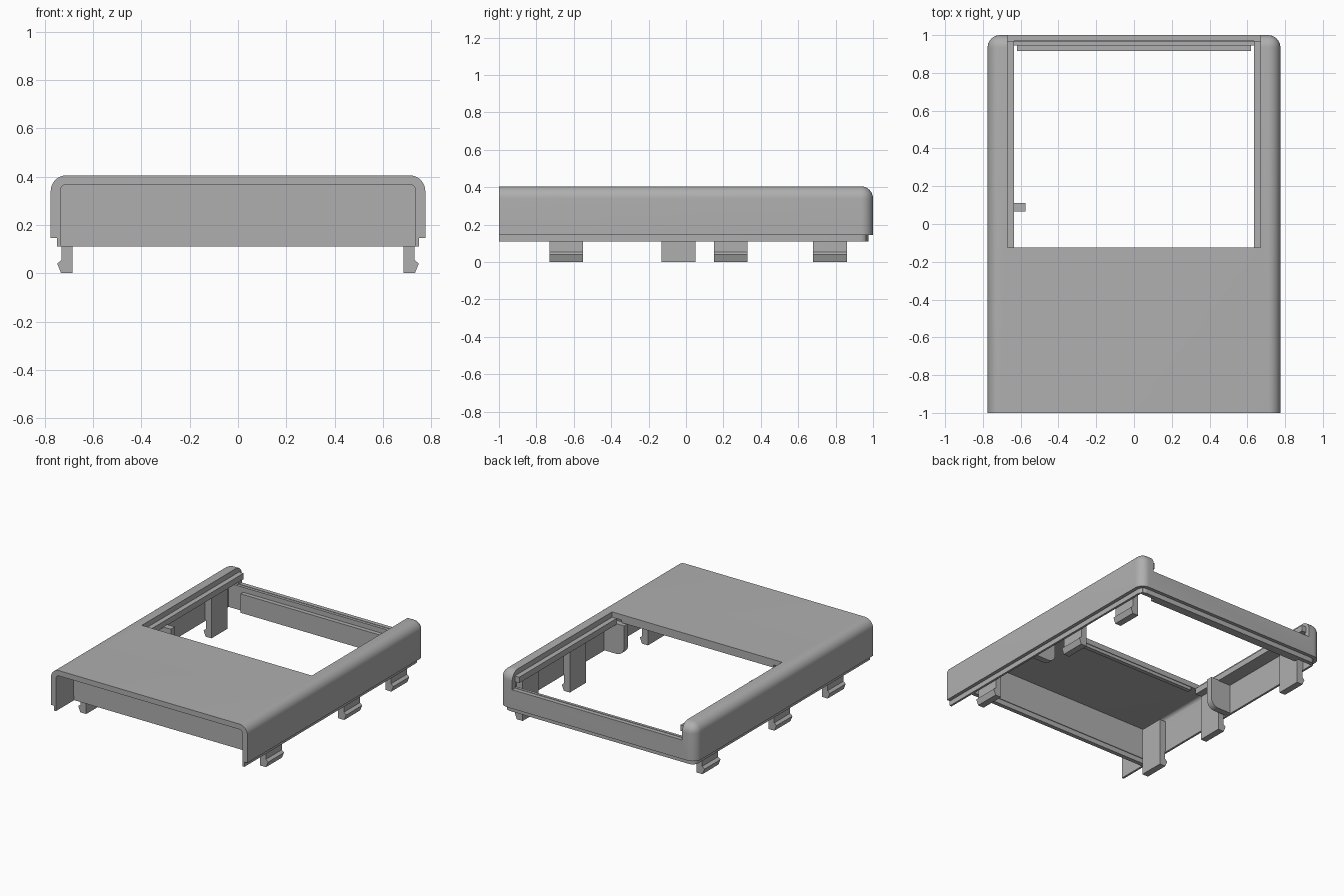
import bpy, bmesh, math

cube = bpy.data.objects.get("Cube")
if cube:
    bpy.data.objects.remove(cube, do_unlink=True)

grey = bpy.data.materials.new("plain_grey")
grey.use_nodes = True
grey.diffuse_color = (0.43, 0.43, 0.43, 1)
grey.node_tree.nodes["Principled BSDF"].inputs["Base Color"].default_value = (0.43, 0.43, 0.43, 1)


def finish(name, bm):
    bmesh.ops.recalc_face_normals(bm, faces=bm.faces)
    mesh = bpy.data.meshes.new(name)
    bm.to_mesh(mesh)
    bm.free()
    obj = bpy.data.objects.new(name, mesh)
    mesh.materials.append(grey)
    bpy.context.collection.objects.link(obj)
    return obj


def box(name, x, y, z, radius=0, rule=None):
    """Box from ranges; rule picks the edges to round by their midpoint."""
    bm = bmesh.new()
    bmesh.ops.create_cube(bm, size=1)
    for v in bm.verts:
        v.co = [r[0] if c < 0 else r[1] for c, r in zip(v.co, (x, y, z))]
    if rule:
        mid = lambda e: (e.verts[0].co + e.verts[1].co) / 2
        edges = [e for e in bm.edges if rule(mid(e))]
        bmesh.ops.bevel(bm, geom=edges, offset=radius, segments=8,
                        profile=0.5, affect='EDGES')
    return finish(name, bm)


def prism(name, points, axis, lo, hi):
    """Extrude an (x or y, z) profile along the given axis."""
    bm = bmesh.new()
    place = (lambda p: (p[0], lo, p[1])) if axis == 'Y' else (lambda p: (lo, p[0], p[1]))
    face = bm.faces.new([bm.verts.new(place(p)) for p in points])
    new = bmesh.ops.extrude_face_region(bm, geom=[face])["geom"]
    move = (0, hi - lo, 0) if axis == 'Y' else (hi - lo, 0, 0)
    bmesh.ops.translate(bm, vec=move, verts=[g for g in new if isinstance(g, bmesh.types.BMVert)])
    return finish(name, bm)


def cut(obj, cutters):
    for c in cutters:
        c.hide_render = True
        mod = obj.modifiers.new("cut", 'BOOLEAN')
        mod.operation, mod.solver, mod.object = 'DIFFERENCE', 'EXACT', c
    bpy.context.view_layer.objects.active = obj
    for mod in list(obj.modifiers):
        bpy.ops.object.modifier_apply(modifier=mod.name)
    for c in cutters:
        bpy.data.objects.remove(c, do_unlink=True)


def smooth(obj):
    bpy.ops.object.select_all(action='DESELECT')
    obj.select_set(True)
    bpy.context.view_layer.objects.active = obj
    bpy.ops.object.shade_smooth_by_angle(angle=math.radians(30))


def hollow():
    return box("hollow", (-0.735, 0.735), (-1.1, 0.96), (-0.1, 0.367), 0.025,
               lambda m: m.z > 0.3 and abs(m.x) > 0.5)


# Rounded outer shell with open front, large window and lowered back
shell = box("shell", (-0.775, 0.775), (-1, 1), (0.145, 0.405), 0.065,
            lambda m: (m.z > 0.4 and (abs(m.x) > 0.7 or m.y > 0.9))
            or (abs(m.x) > 0.7 and m.y > 0.9))
cut(shell, [hollow(),
            box("window", (-0.67, 0.67), (-0.125, 0.97), (0.25, 0.6)),
            box("back_gap", (-0.67, 0.67), (0.9, 1.1), (0.28, 0.6))])
smooth(shell)

# Thin inset lip around the bottom
lip = box("bottom_lip", (-0.75, 0.75), (-1, 0.975), (0.11, 0.15), 0.045,
          lambda m: abs(m.x) > 0.7 and m.y > 0.9)
cut(lip, [hollow()])
smooth(lip)

# Recessed front wall with a narrow foot, and stepped back wall
box("front_wall", (-0.735, 0.735), (-0.8, -0.76), (0.145, 0.37))
box("front_wall_foot", (-0.735, 0.735), (-0.795, -0.765), (0.11, 0.145))
box("back_wall_step", (-0.62, 0.62), (0.915, 0.965), (0.11, 0.245))
box("back_wall_inner", (-0.735, 0.735), (0.945, 0.965), (0.11, 0.28))
box("window_rib", (-0.6, 0.6), (-0.16, -0.13), (0.345, 0.37))

for side, word, clips, plate_y in ((1, "left", (-0.64, 0.24, 0.77), -0.17),
                                   (-1, "right", (-0.64, -0.04, 0.77), 0.065)):
    # Ledge along the window
    ledge = [(0.635, 0.325), (0.74, 0.325), (0.74, 0.367), (0.635, 0.367)]
    prism(word + "_ledge", [(side * a, b) for a, b in ledge], 'Y', -0.125, 0.97)

    # Hooked snap clips
    hook = [(0.685, 0), (0.732, 0), (0.748, 0.04), (0.73, 0.055),
            (0.73, 0.12), (0.738, 0.12), (0.738, 0.34), (0.685, 0.34)]
    for i, y in enumerate(clips):
        prism(f"{word}_clip_{i + 1}", [(side * a, b) for a, b in hook], 'Y', y - 0.09, y + 0.09)

    # Cross plate with rounded lower corner
    r = 0.06
    arc = [(0.575 + r - r * math.sin(t), 0.115 + r - r * math.cos(t))
           for t in [math.pi / 2 * k / 8 for k in range(9)]]
    outline = [(0.74, 0.115)] + arc + [(0.575, 0.33), (0.74, 0.33)]
    plate = prism(word + "_plate", [(side * a, b) for a, b in outline], 'Y', plate_y, plate_y + 0.045)
    smooth(plate)
